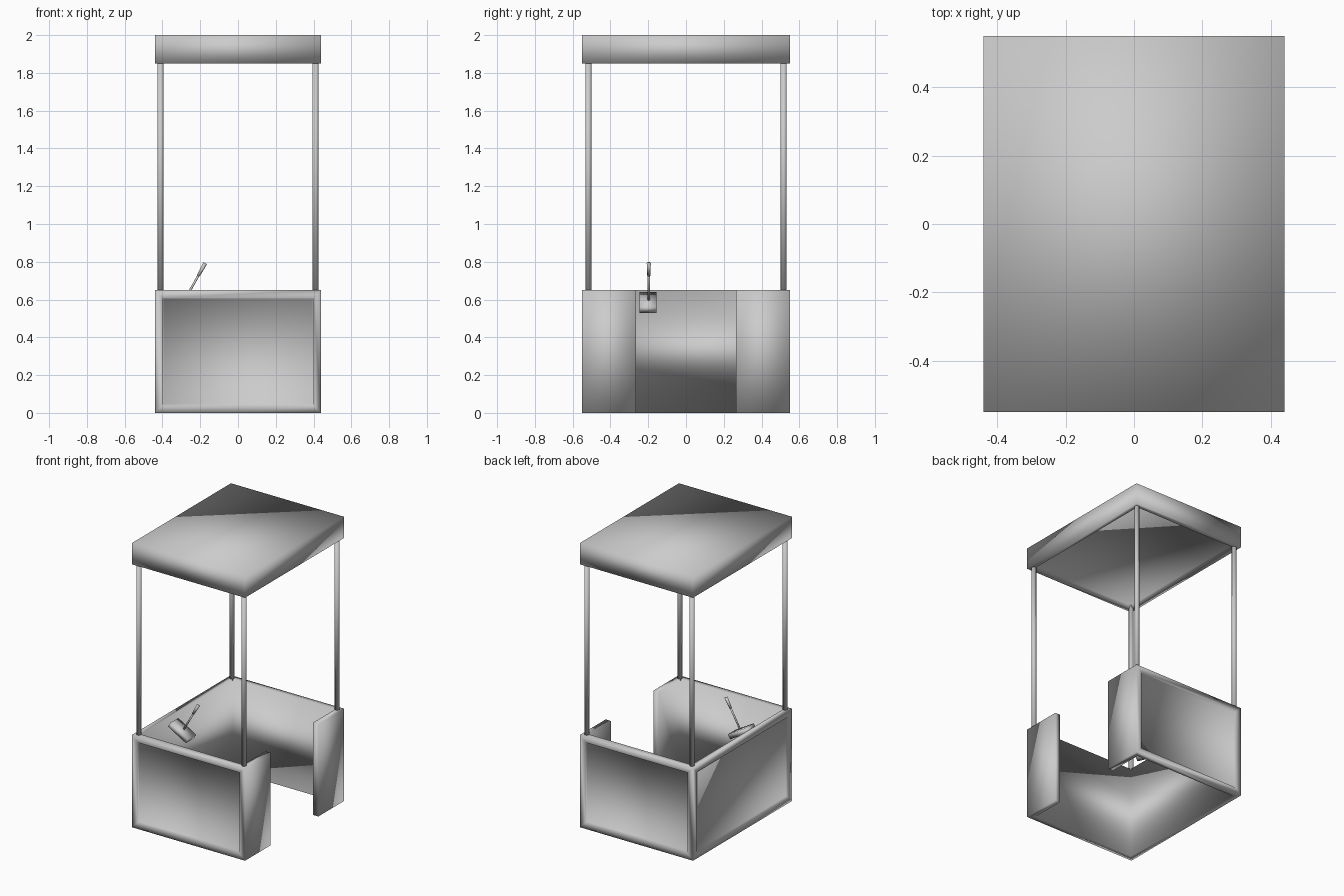
import bpy, bmesh
from mathutils import Vector, Matrix

if "Cube" in bpy.data.objects:
    bpy.data.objects.remove(bpy.data.objects["Cube"])

def finish(bm, name):
    """Turn a bmesh into a fully smooth-shaded object."""
    bmesh.ops.recalc_face_normals(bm, faces=bm.faces)
    for f in bm.faces:
        f.smooth = True
    me = bpy.data.meshes.new(name)
    bm.to_mesh(me)
    bm.free()
    ob = bpy.data.objects.new(name, me)
    bpy.context.collection.objects.link(ob)
    return ob

def recess(bm, faces, width, depth):
    """Inset each face into a flat frame, then sink the panel with a steep step."""
    for f in faces:
        n = f.normal.copy()
        bmesh.ops.inset_region(bm, faces=[f], thickness=width, use_even_offset=True)
        bmesh.ops.inset_region(bm, faces=[f], thickness=0.004, use_even_offset=True)
        bmesh.ops.translate(bm, verts=f.verts[:], vec=-n * depth)

def box(bm, size, matrix):
    return bmesh.ops.create_cube(bm, size=1, matrix=matrix @ Matrix.Diagonal((*size, 1)))

def rod(name, a, b, r1, r2, segs=16):
    a, b = Vector(a), Vector(b)
    d = b - a
    bm = bmesh.new()
    m = Matrix.Translation((a + b) / 2) @ d.to_track_quat('Z', 'Y').to_matrix().to_4x4()
    bmesh.ops.create_cone(bm, cap_ends=True, segments=segs, radius1=r1, radius2=r2,
                          depth=d.length, matrix=m)
    return finish(bm, name)

X, Y, H, T, D = 0.44, 0.55, 0.65, 0.04, 0.265

# Open-bottomed booth wall with a doorway on the right side
half = [(X, D), (X, Y), (-X, Y)]
inner = [(-X + T, Y - T), (X - T, Y - T), (X - T, D)]
outer_path = half + [(x, -y) for x, y in reversed(half)]
inner_path = list(reversed(inner)) + [(x, -y) for x, y in inner]
bm = bmesh.new()
ring = [[bm.verts.new((x, y, z)) for x, y in outer_path + inner_path] for z in (0, H)]
n = len(outer_path)
for i in range(n - 1):
    j = i + 1
    for k in (0, n):
        bm.faces.new([ring[0][i + k], ring[0][j + k], ring[1][j + k], ring[1][i + k]])
    for r in ring:
        bm.faces.new([r[i], r[j], r[j + n], r[i + n]])
for i in (0, n - 1):
    bm.faces.new([ring[0][i], ring[0][i + n], ring[1][i + n], ring[1][i]])
bmesh.ops.recalc_face_normals(bm, faces=bm.faces)
bm.normal_update()
panels = [f for f in bm.faces if abs(f.normal.z) < 0.1 and (
    abs(f.calc_center_median().y) > Y - 0.01 or f.calc_center_median().x < -X + 0.01)]
recess(bm, panels, 0.042, 0.015)
finish(bm, "booth_wall")

# Flat roof with a recessed underside
bm = bmesh.new()
box(bm, (2 * X, 2 * Y, 0.15), Matrix.Translation((0, 0, 1.925)))
bm.normal_update()
recess(bm, [f for f in bm.faces if f.normal.z < -0.9], 0.035, 0.02)
finish(bm, "roof")

# Corner posts
for sx, xn in ((-1, "left"), (1, "right")):
    for sy, yn in ((-1, "front"), (1, "back")):
        p = (sx * 0.41, sy * 0.517)
        rod(f"{yn}_{xn}_post", (*p, H - 0.01), (*p, 1.88), 0.016, 0.016)

# Tilted control block and lever beside the left wall
bm = bmesh.new()
box(bm, (0.16, 0.09, 0.035),
    Matrix.Translation((-0.295, -0.2, 0.585)) @ Matrix.Rotation(0.5236, 4, 'Y'))
finish(bm, "control_block")
rod("lever_rod", (-0.287, -0.197, 0.59), (-0.208, -0.197, 0.73), 0.006, 0.006, 12)
rod("lever_grip", (-0.211, -0.197, 0.725), (-0.173, -0.197, 0.793), 0.008, 0.011, 12)
